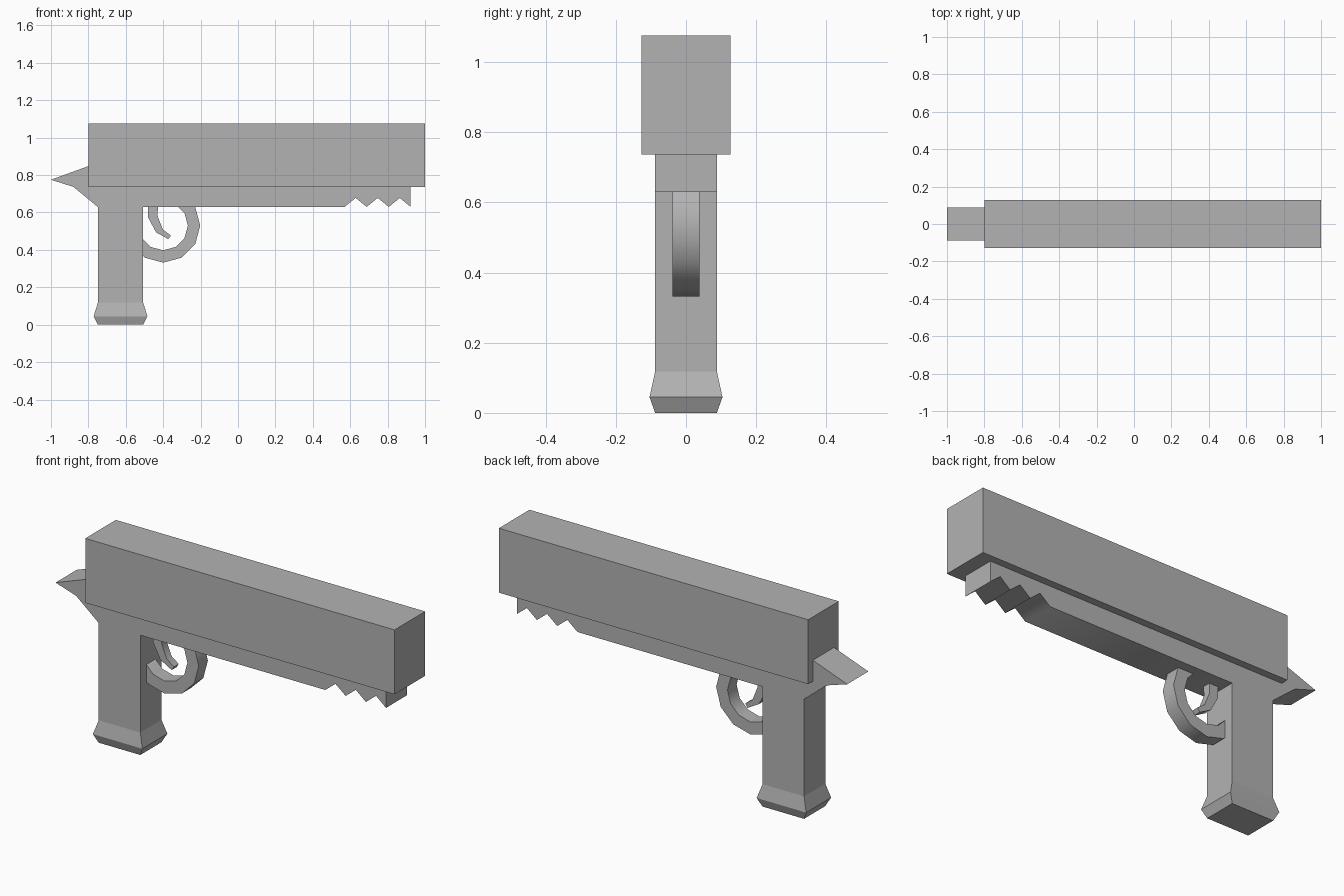
import bpy, bmesh
from math import cos, sin, radians

if "Cube" in bpy.data.objects:
    bpy.data.objects.remove(bpy.data.objects["Cube"])

grey = bpy.data.materials.new("dark_grey")
grey.diffuse_color = (0.45, 0.45, 0.45, 1)
grey.use_nodes = True
grey.node_tree.nodes["Principled BSDF"].inputs["Base Color"].default_value = grey.diffuse_color


def make_object(name, bm, smooth_from=None):
    """Finish a part; faces lying beyond x = smooth_from are shaded smooth."""
    bmesh.ops.recalc_face_normals(bm, faces=bm.faces)
    bm.normal_update()
    if smooth_from is not None:
        for f in bm.faces:
            f.smooth = min(v.co.x for v in f.verts) > smooth_from
        for e in bm.edges:
            e.smooth = e.calc_face_angle(0) < radians(80)
    mesh = bpy.data.meshes.new(name)
    bm.to_mesh(mesh)
    bm.free()
    mesh.materials.append(grey)
    obj = bpy.data.objects.new(name, mesh)
    bpy.context.collection.objects.link(obj)
    return obj


def extrude_profile(name, points, half_width, smooth_from):
    """Extrude an x-z outline symmetrically along y."""
    bm = bmesh.new()
    face = bm.faces.new([bm.verts.new((x, -half_width, z)) for x, z in points])
    ext = bmesh.ops.extrude_face_region(bm, geom=[face])
    verts = [v for v in ext["geom"] if isinstance(v, bmesh.types.BMVert)]
    bmesh.ops.translate(bm, verts=verts, vec=(0, 2 * half_width, 0))
    # extruding a lone face may drop its front cap: close it again
    bmesh.ops.holes_fill(bm, edges=[e for e in bm.edges if e.is_boundary])
    return make_object(name, bm, smooth_from)


def loft_boxes(name, cx, sections):
    """Stack rectangular sections (z, half x, half y) into a closed block."""
    bm = bmesh.new()
    rings = [[bm.verts.new((cx + sx * hx, sy * hy, z))
              for sx, sy in ((-1, -1), (1, -1), (1, 1), (-1, 1))]
             for z, hx, hy in sections]
    for a, b in zip(rings, rings[1:]):
        for i in range(4):
            j = (i + 1) % 4
            bm.faces.new((a[i], a[j], b[j], b[i]))
    bm.faces.new(rings[0])
    bm.faces.new(rings[-1])
    return make_object(name, bm)


# Upper block
loft_boxes("upper_block", 0.1, [(0.737, 0.9, 0.127), (1.076, 0.9, 0.127)])

# Lower frame with pointed tail and three notches under the front
notches = []
for i in range(3):
    x = 0.57 + i * 0.118
    notches += [(x, 0.63), (x + 0.059, 0.678)]
extrude_profile("frame",
                [(-0.8, 0.848), (-1.0, 0.775), (-0.88, 0.737), (-0.75, 0.63),
                 (-0.506, 0.63)] + notches
                + [(0.923, 0.63), (0.923, 0.737), (-0.8, 0.737)],
                0.088, smooth_from=-0.55)

# Grip with flared base
loft_boxes("grip", -0.628, [(0, 0.121, 0.088), (0.045, 0.144, 0.104),
                            (0.118, 0.121, 0.088), (0.63, 0.121, 0.088)])


# Trigger guard: part of a twelve-sided ring, ends buried in grip and frame
def arc(r, angles):
    return [(-0.4 + r * cos(radians(a)), 0.53 + r * sin(radians(a)))
            for a in angles]


angles = list(range(-150, 61, 30))
extrude_profile("trigger_guard",
                arc(0.198, angles) + arc(0.132, reversed(angles)),
                0.038, smooth_from=-2)

# Trigger
extrude_profile("trigger",
                [(-0.482, 0.642), (-0.48, 0.572), (-0.438, 0.494),
                 (-0.372, 0.457), (-0.359, 0.477), (-0.401, 0.508),
                 (-0.43, 0.58), (-0.428, 0.642)], 0.02, smooth_from=-2)
